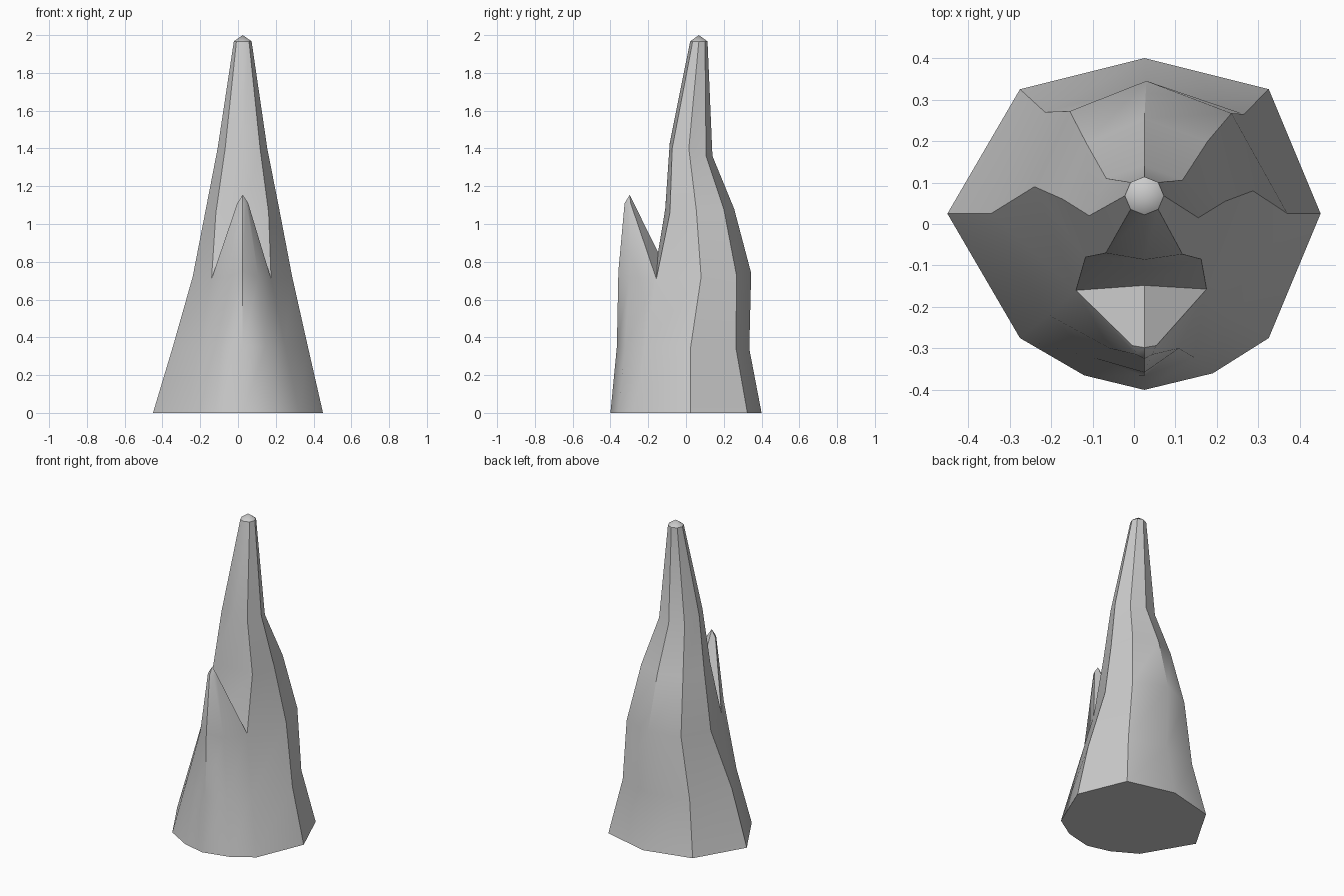
import bpy, bmesh, math

if "Cube" in bpy.data.objects:
    bpy.data.objects.remove(bpy.data.objects["Cube"])

bm = bmesh.new()
CX = 0.025


def ring(pts):
    return [bm.verts.new(p) for p in pts]


def face(*v):
    return bm.faces.new(v)


def bridge(a, b, closed=True):
    n = len(a)
    for i in range(n if closed else n - 1):
        j = (i + 1) % n
        face(a[i], a[j], b[j], b[i])


# Back and sides, right to left: R, BR, B, BL, L at each height
backs = [
    [(.45, .025, 0), (.325, .325, 0), (CX, .40, 0), (-.275, .325, 0), (-.45, .025, 0)],
    [(.37, .025, .35), (.265, .265, .34), (.03, .335, .34), (-.215, .27, .34), (-.345, .025, .35)],
    [(.287, .08, .72), (.235, .267, .73), (.03, .345, .74), (-.155, .272, .73), (-.24, .09, .72)],
    [(.22, .055, 1.07), (.178, .2, 1.08), (CX, .255, 1.08), (-.115, .195, 1.08), (-.172, .06, 1.07)],
    [(.155, .015, 1.40), (.117, .106, 1.36), (CX, .14, 1.36), (-.067, .11, 1.36), (-.108, .02, 1.40)],
]
# Lower front, left to right: five columns
fronts = [
    [(-.275, -.275, 0), (-.12, -.365, 0), (CX, -.40, 0), (.19, -.36, 0), (.325, -.275, 0)],
    [(-.205, -.22, .35), (-.09, -.325, .35), (CX, -.366, .35), (.145, -.322, .35), (.25, -.22, .35)],
    [(-.14, -.16, .71), (-.058, -.3, .72), (CX, -.358, .75), (.108, -.3, .72), (.175, -.157, .71)],
]
# Upper front, left to right: three columns
uppers = [
    [(-.117, -.08, 1.06), (CX, -.11, 1.08), (.162, -.085, 1.06)],
    [(-.068, -.07, 1.40), (CX, -.086, 1.43), (.117, -.073, 1.40)],
]

# Wide foot
B = [ring(p) for p in backs]
F = [ring(p) for p in fronts]
for k in range(2):
    bridge(F[k] + B[k], F[k + 1] + B[k + 1])
face(*reversed(F[0] + B[0]))

# Tall spire
U = [ring(p) for p in uppers]
notch = ring([(CX, -.148, .85)])[0]
bridge([F[2][0], notch, F[2][4]] + B[2], U[0] + B[3])
bridge(U[0] + B[3], U[1] + B[4])
top = ring([(CX + .047 * math.cos(math.radians(225 + 45 * i)),
             .068 + .046 * math.sin(math.radians(225 + 45 * i)), 1.967) for i in range(8)])
bridge(U[1] + B[4], top)
tip = ring([(CX, .068, 2.0)])[0]
for i in range(8):
    face(top[i], top[(i + 1) % 8], tip)

# Small front spike
S = ring([(-.004, -.293, 1.11), (.006, -.315, 1.11), (CX, -.325, 1.11),
          (.044, -.315, 1.11), (.054, -.293, 1.11)])
bridge(F[2], S, closed=False)
rear = ring([(CX, -.281, 1.12)])[0]
face(F[2][0], S[0], rear, notch)
face(F[2][4], notch, rear, S[4])
peak = ring([(CX, -.298, 1.155)])[0]
loop = S + [rear]
for i in range(6):
    face(loop[i], loop[(i + 1) % 6], peak)

bmesh.ops.recalc_face_normals(bm, faces=bm.faces)
me = bpy.data.meshes.new("rock_spire")
bm.to_mesh(me)
bm.free()
ob = bpy.data.objects.new("rock_spire", me)
bpy.context.collection.objects.link(ob)
bpy.context.view_layer.objects.active = ob
ob.select_set(True)
bpy.ops.object.shade_smooth_by_angle(angle=math.radians(38))
